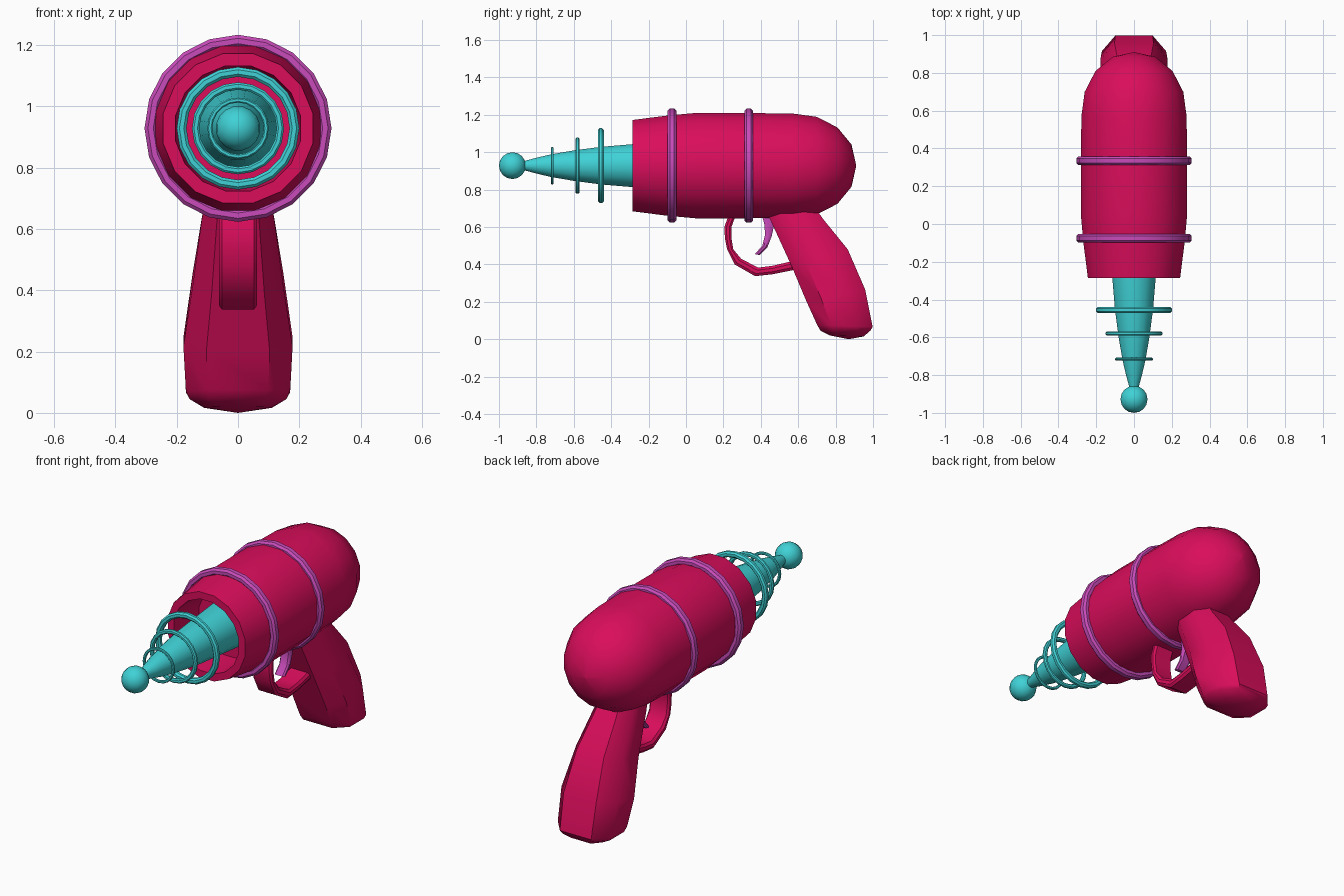
import bpy, bmesh, math

if "Cube" in bpy.data.objects:
    bpy.data.objects.remove(bpy.data.objects["Cube"])

AXIS_Z = 0.928  # height of the barrel axis


def material(name, rgb):
    m = bpy.data.materials.new(name)
    m.diffuse_color = (*rgb, 1)
    m.use_nodes = True
    m.node_tree.nodes["Principled BSDF"].inputs["Base Color"].default_value = m.diffuse_color
    return m


PINK = material("raspberry pink", (0.70, 0.004, 0.105))
TEAL = material("turquoise", (0.05, 0.64, 0.67))
PURPLE = material("orchid purple", (0.58, 0.07, 0.49))


def finish(name, bm, mat, angle=35):
    bmesh.ops.recalc_face_normals(bm, faces=bm.faces)
    mesh = bpy.data.meshes.new(name)
    bm.to_mesh(mesh)
    bm.free()
    mesh.materials.append(mat)
    ob = bpy.data.objects.new(name, mesh)
    bpy.context.collection.objects.link(ob)
    bpy.ops.object.select_all(action='DESELECT')
    ob.select_set(True)
    bpy.context.view_layer.objects.active = ob
    bpy.ops.object.shade_smooth_by_angle(angle=math.radians(angle))
    return ob


def skin(bm, rings, cap=True):
    """Bridge successive vertex loops of equal length."""
    n = len(rings[0])
    for a, b in zip(rings, rings[1:]):
        for i in range(n):
            j = (i + 1) % n
            bm.faces.new((a[i], a[j], b[j], b[i]))
    if cap:
        bm.faces.new(rings[0])
        bm.faces.new(rings[-1])


def lathe(name, profile, mat, sides=16, closed=False, offset=0.5):
    """Turn a (y, radius) profile around the barrel axis."""
    bm = bmesh.new()
    rings = []
    for y, r in profile:
        rings.append([bm.verts.new((r * math.sin((i + offset) * math.tau / sides), y,
                                    AXIS_Z + r * math.cos((i + offset) * math.tau / sides)))
                      for i in range(sides)])
    if closed:
        rings.append(rings[0])
    skin(bm, rings, cap=not closed)
    bmesh.ops.remove_doubles(bm, verts=bm.verts, dist=0.0005)
    return finish(name, bm, mat)


def band(name, y, outer, inner, width, mat, sides=20):
    """Ring with bevelled outer and inner edges."""
    h, c = width / 2, min(width, outer - inner) * 0.28
    profile = [(y - h, inner + c), (y - h, outer - c), (y - h + c, outer), (y + h - c, outer),
               (y + h, outer - c), (y + h, inner + c), (y + h - c, inner), (y - h + c, inner)]
    return lathe(name, profile, mat, sides, closed=True, offset=0)


def strip(name, outer, inner, half, mat, bevel):
    """Sweep a flat strip between two side-view (y, z) curves."""
    bm = bmesh.new()
    rings = []
    for (y0, z0), (y1, z1) in zip(outer, inner):
        rings.append([bm.verts.new(p) for p in
                      ((-half + bevel, y0, z0), (half - bevel, y0, z0),
                       (half, y0 * 0.7 + y1 * 0.3, z0 * 0.7 + z1 * 0.3),
                       (half, y0 * 0.3 + y1 * 0.7, z0 * 0.3 + z1 * 0.7),
                       (half - bevel, y1, z1), (-half + bevel, y1, z1),
                       (-half, y0 * 0.3 + y1 * 0.7, z0 * 0.3 + z1 * 0.7),
                       (-half, y0 * 0.7 + y1 * 0.3, z0 * 0.7 + z1 * 0.3))])
    skin(bm, rings)
    return finish(name, bm, mat)


# Body shell with a hollow muzzle
lathe("body", [(-0.08, 0.001), (-0.08, 0.195), (-0.285, 0.208), (-0.285, 0.249),
               (-0.10, 0.273), (0.05, 0.287), (0.30, 0.287), (0.57, 0.284), (0.70, 0.266),
               (0.81, 0.208), (0.885, 0.115), (0.91, 0.001)], PINK)

# Bands round the body
for label, y in (("front", -0.075), ("rear", 0.335)):
    band(label + "_body_band", y, 0.305, 0.265, 0.046, PURPLE)

# Tapered emitter and ball tip
lathe("emitter_cone", [(-0.06, 0.135), (-0.285, 0.117), (-0.45, 0.103), (-0.60, 0.083),
                       (-0.72, 0.062), (-0.80, 0.043), (-0.89, 0.018)], TEAL)
lathe("ball_tip", [(-0.928 - 0.072 * math.cos(k * math.pi / 8),
                    max(0.0001, 0.073 * math.sin(k * math.pi / 8))) for k in range(9)], TEAL)

# Floating rings round the emitter
for label, y, r, tube, w in (("large", -0.455, 0.2, 0.032, 0.032),
                             ("middle", -0.58, 0.15, 0.024, 0.022),
                             ("small", -0.715, 0.1, 0.016, 0.014)):
    band(label + "_emitter_ring", y, r, r - tube, w, TEAL)

# Grip: octagonal sections as front point, back point, half width
bm = bmesh.new()
rings = []
for y0, z0, y1, z1, w in ((0.41, 0.73, 0.65, 0.76, 0.095), (0.455, 0.63, 0.735, 0.64, 0.118),
                          (0.565, 0.39, 0.865, 0.48, 0.148), (0.645, 0.20, 0.958, 0.265, 0.178),
                          (0.702, 0.075, 0.998, 0.065, 0.17), (0.72, 0.045, 0.985, 0.045, 0.158),
                          (0.77, 0.02, 0.95, 0.015, 0.11)):
    rings.append([bm.verts.new((sx * w, y0 + (y1 - y0) * t, z0 + (z1 - z0) * t))
                  for sx, t in ((-0.58, 0), (0.58, 0), (1, 0.25), (1, 0.72),
                                (0.58, 1), (-0.58, 1), (-1, 0.72), (-1, 0.25))])
skin(bm, rings, cap=False)
bm.faces.new(rings[0])
# shallow crowned base
centre = bm.verts.new((0, 0.87, 0.0))
for i in range(8):
    bm.faces.new((rings[-1][i], rings[-1][(i + 1) % 8], centre))
finish("grip", bm, PINK, 40)

# Trigger guard
strip("trigger_guard",
      [(0.235, 0.68), (0.205, 0.60), (0.208, 0.54), (0.22, 0.48), (0.26, 0.40),
       (0.37, 0.337), (0.46, 0.347), (0.60, 0.375)],
      [(0.272, 0.68), (0.243, 0.60), (0.243, 0.54), (0.253, 0.48), (0.295, 0.43),
       (0.385, 0.383), (0.46, 0.392), (0.60, 0.425)], 0.062, PINK, 0.010)

# Curved trigger
strip("trigger",
      [(0.40, 0.68), (0.418, 0.62), (0.423, 0.56), (0.408, 0.50), (0.368, 0.455)],
      [(0.48, 0.68), (0.473, 0.62), (0.458, 0.55), (0.435, 0.49), (0.393, 0.450)],
      0.03, PURPLE, 0.008)
